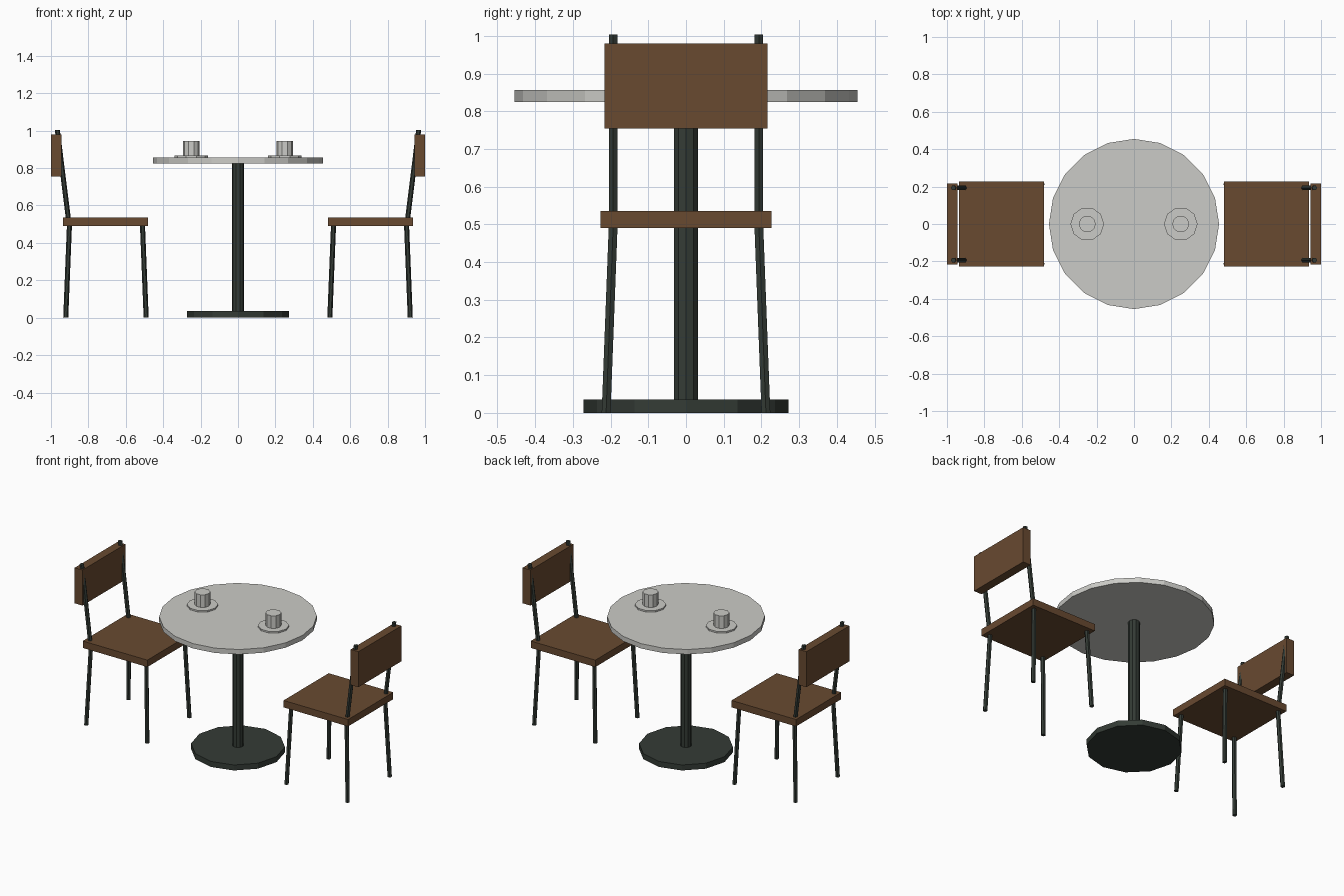
import bpy, bmesh, math
from mathutils import Vector

if "Cube" in bpy.data.objects:
    bpy.data.objects.remove(bpy.data.objects["Cube"])


def material(name, rgb):
    m = bpy.data.materials.new(name)
    m.diffuse_color = (*rgb, 1)
    m.use_nodes = True
    m.node_tree.nodes["Principled BSDF"].inputs["Base Color"].default_value = m.diffuse_color
    return m


wood = material("brown wood", (0.14, 0.068, 0.03))
iron = material("dark green iron", (0.034, 0.044, 0.036))
stone = material("pale grey", (0.6, 0.6, 0.57))


def finish(bm, name, mat):
    me = bpy.data.meshes.new(name)
    bmesh.ops.recalc_face_normals(bm, faces=bm.faces)
    bm.to_mesh(me)
    bm.free()
    me.materials.append(mat)
    ob = bpy.data.objects.new(name, me)
    bpy.context.collection.objects.link(ob)
    return ob


def rod(name, a, b, radius, sides, mat):
    """Straight cylinder from a to b, with horizontal ends."""
    bm = bmesh.new()
    rings = []
    for p in (a, b):
        rings.append([bm.verts.new(Vector(p) + Vector((
            radius * math.cos(math.tau * i / sides),
            radius * math.sin(math.tau * i / sides), 0))) for i in range(sides)])
    lo, hi = rings
    for i in range(sides):
        j = (i + 1) % sides
        bm.faces.new((lo[i], lo[j], hi[j], hi[i]))
    bm.faces.new(lo[::-1])
    bm.faces.new(hi)
    return finish(bm, name, mat)


def box(name, lo, hi, mat):
    lo, hi = Vector(lo), Vector(hi)
    bm = bmesh.new()
    bmesh.ops.create_cube(bm, size=1)
    for v in bm.verts:
        v.co = (lo + hi) / 2 + Vector(c * s for c, s in zip(v.co, hi - lo))
    return finish(bm, name, mat)


# Table
rod("table_base", (0, 0, 0), (0, 0, 0.035), 0.272, 12, iron)
rod("table_column", (0, 0, 0.03), (0, 0, 0.828), 0.033, 10, iron)
rod("table_top", (0, 0, 0.825), (0, 0, 0.856), 0.455, 20, stone)

for s, side in ((-1, "left"), (1, "right")):
    # Cup and saucer
    rod(side + "_saucer", (s * 0.25, 0, 0.855), (s * 0.25, 0, 0.866), 0.09, 10, stone)
    rod(side + "_cup", (s * 0.25, 0, 0.864), (s * 0.25, 0, 0.946), 0.045, 10, stone)

    # Chair seat and backrest
    box(side + "_seat", (min(s * 0.48, s * 0.935), -0.227, 0.491),
        (max(s * 0.48, s * 0.935), 0.227, 0.535), wood)
    box(side + "_backrest", (min(s * 0.945, s), -0.216, 0.754),
        (max(s * 0.945, s), 0.216, 0.98), wood)

    # Splayed legs and leaning back posts
    for t, end in ((-1, "front"), (1, "rear")):
        rod(f"{side}_inner_leg_{end}", (s * 0.491, t * 0.212, 0),
            (s * 0.511, t * 0.193, 0.5), 0.0135, 6, iron)
        rod(f"{side}_outer_leg_{end}", (s * 0.921, t * 0.212, 0),
            (s * 0.901, t * 0.193, 0.5), 0.0135, 6, iron)
        rod(f"{side}_back_post_{end}", (s * 0.907, t * 0.193, 0.53),
            (s * 0.966, t * 0.193, 1.004), 0.0135, 6, iron)
